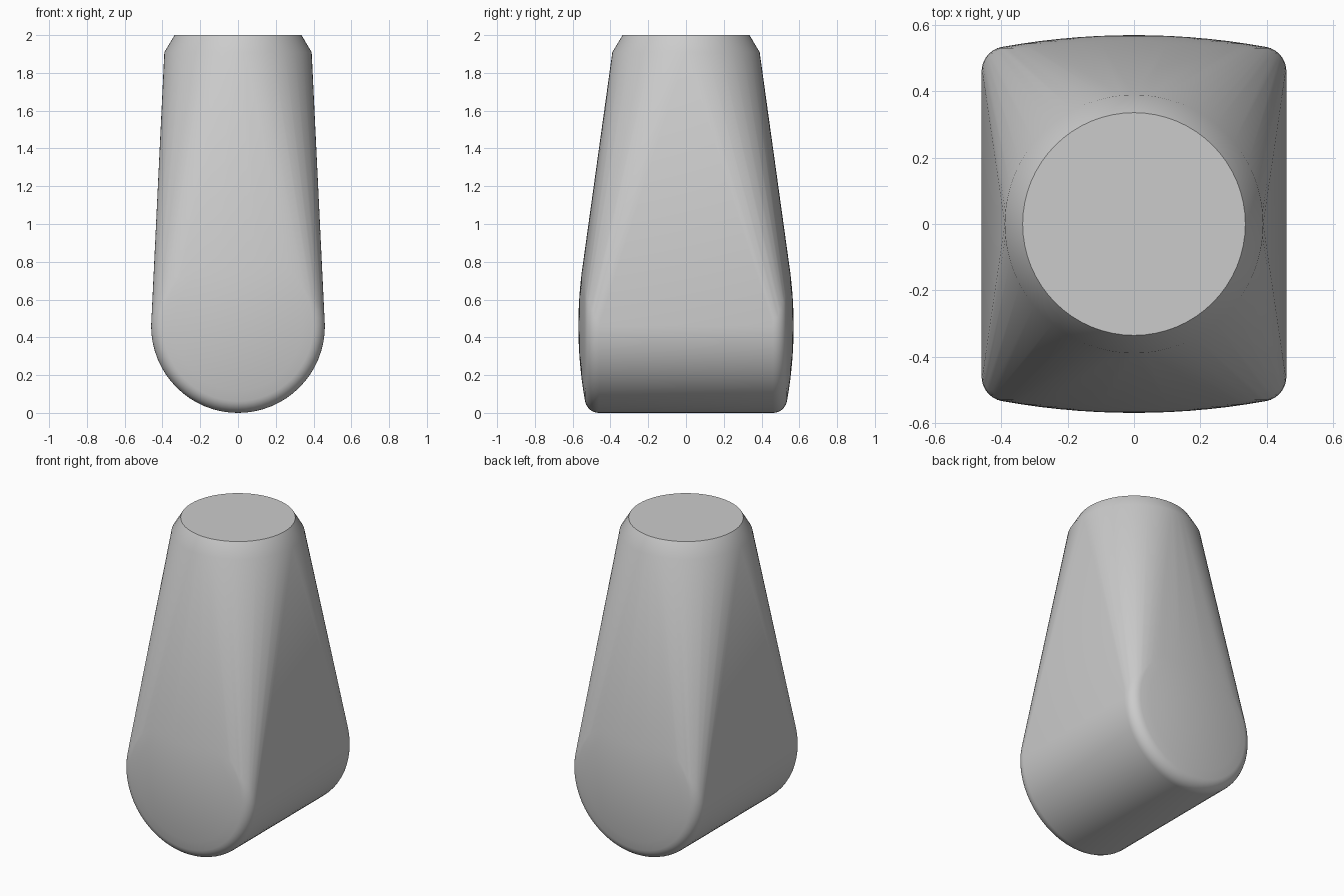
import bpy, bmesh, math
from math import sin, cos, pi, sqrt

if "Cube" in bpy.data.objects:
    bpy.data.objects.remove(bpy.data.objects["Cube"])

SEG = 64
R, HALF, MID_Z = 0.46, 0.57, 0.46   # barrel radius, half length, axis height
DOME, FILLET = 2.25, 0.075          # end dome radius and rim rounding

# End profile (radius, y): shallow dome, then rounded rim
dome_y = lambda r: HALF - (DOME - sqrt(DOME**2 - r**2))
rc = R - FILLET
yc = HALF - DOME + sqrt((DOME - FILLET)**2 - rc**2)
a0 = math.acos(rc / (DOME - FILLET))
r_join = DOME * cos(a0)
profile = [(r_join * i / 7, dome_y(r_join * i / 7)) for i in range(1, 8)]
profile += [(rc + FILLET * cos(a0 * (1 - i / 7)), yc + FILLET * sin(a0 * (1 - i / 7)))
            for i in range(1, 8)]

bm = bmesh.new()
# Lower barrel lying along y, with domed ends
for side in (-1, 1):
    bm.verts.new((0, side * HALF, MID_Z))
    for r, y in profile:
        for k in range(SEG):
            a = 2 * pi * k / SEG
            bm.verts.new((r * cos(a), side * y, MID_Z + r * sin(a)))
# Round neck with a chamfered top
for r, z in ((0.39, 1.91), (0.336, 2.0)):
    for k in range(SEG):
        a = 2 * pi * k / SEG
        bm.verts.new((r * cos(a), r * sin(a), z))

# Taut skin around both parts
bmesh.ops.convex_hull(bm, input=bm.verts[:])
bmesh.ops.delete(bm, geom=[v for v in bm.verts if not v.link_faces], context='VERTS')
top = [f for f in bm.faces if f.normal.z > 0.99 and f.calc_center_median().z > 1.99]
bmesh.ops.dissolve_faces(bm, faces=top)
bmesh.ops.recalc_face_normals(bm, faces=bm.faces[:])

mesh = bpy.data.meshes.new("tapered_body")
bm.to_mesh(mesh)
bm.free()
body = bpy.data.objects.new("tapered_body", mesh)
bpy.context.collection.objects.link(body)

grey = bpy.data.materials.new("light_grey")
grey.diffuse_color = (0.6, 0.6, 0.6, 1)
grey.use_nodes = True
grey.node_tree.nodes["Principled BSDF"].inputs["Base Color"].default_value = grey.diffuse_color
mesh.materials.append(grey)

bpy.context.view_layer.objects.active = body
body.select_set(True)
bpy.ops.object.shade_smooth_by_angle(angle=math.radians(40))
